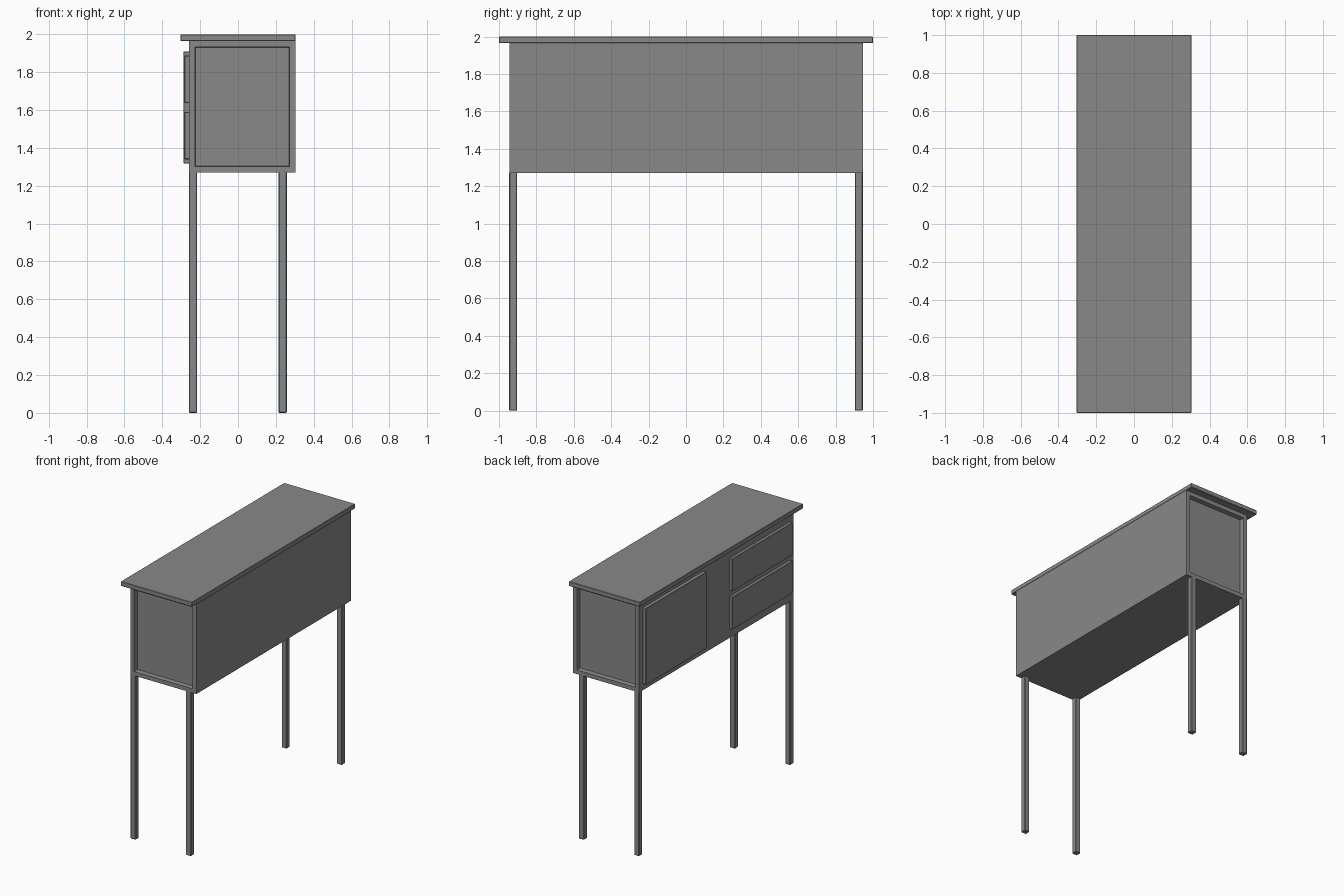
import bpy, bmesh
from mathutils import Vector

cube = bpy.data.objects.get("Cube")
if cube:
    bpy.data.objects.remove(cube, do_unlink=True)

# One grey finish for the whole cabinet
grey = bpy.data.materials.new("plain grey")
grey.use_nodes = True
GREY = (0.25, 0.25, 0.25, 1)
grey.diffuse_color = GREY
grey.node_tree.nodes["Principled BSDF"].inputs["Base Color"].default_value = GREY


def box(name, lo, hi, bevel=0, shape=None):
    """Box between two corners, with optional mesh edit and bevel."""
    lo, hi = Vector(lo), Vector(hi)
    bm = bmesh.new()
    bmesh.ops.create_cube(bm, size=1)
    for v in bm.verts:
        v.co = (lo + hi) / 2 + v.co * (hi - lo)
    bm.normal_update()
    if shape:
        shape(bm)
    mesh = bpy.data.meshes.new(name)
    bm.to_mesh(mesh)
    bm.free()
    mesh.materials.append(grey)
    ob = bpy.data.objects.new(name, mesh)
    bpy.context.collection.objects.link(ob)
    if bevel:
        mod = ob.modifiers.new("edge", "BEVEL")
        mod.width = bevel
        mod.segments = 1
    return ob


def recess_ends(bm):
    """Sink a framed panel into both end faces."""
    for face in [f for f in bm.faces if abs(f.normal.y) > 0.9]:
        inward = -face.normal.copy()
        bmesh.ops.inset_region(bm, faces=[face], thickness=0.045)
        bmesh.ops.inset_region(bm, faces=[face], thickness=0.005)
        bmesh.ops.translate(bm, verts=face.verts, vec=inward * 0.035)


# Cabinet body and overhanging top
box("cabinet_body", (-0.26, -0.945, 1.27), (0.305, 0.945, 1.965), shape=recess_ends)
box("table_top", (-0.305, -1, 1.965), (0.305, 1, 2), bevel=0.003)

# Door and two drawer fronts, raised from the long side
box("door", (-0.288, 0.16, 1.318), (-0.255, 0.9, 1.91), bevel=0.003)
for name, z in (("lower_drawer", 1.34), ("upper_drawer", 1.637)):
    box(name, (-0.284, -0.9, z), (-0.255, -0.16, z + 0.25), bevel=0.003)

# Four square legs
for side, x in (("right", -0.238), ("left", 0.236)):
    for end, y in (("front", -0.924), ("back", 0.924)):
        box(f"{end}_{side}_leg", (x - 0.022, y - 0.021, 0),
            (x + 0.022, y + 0.021, 1.275), bevel=0.004)
